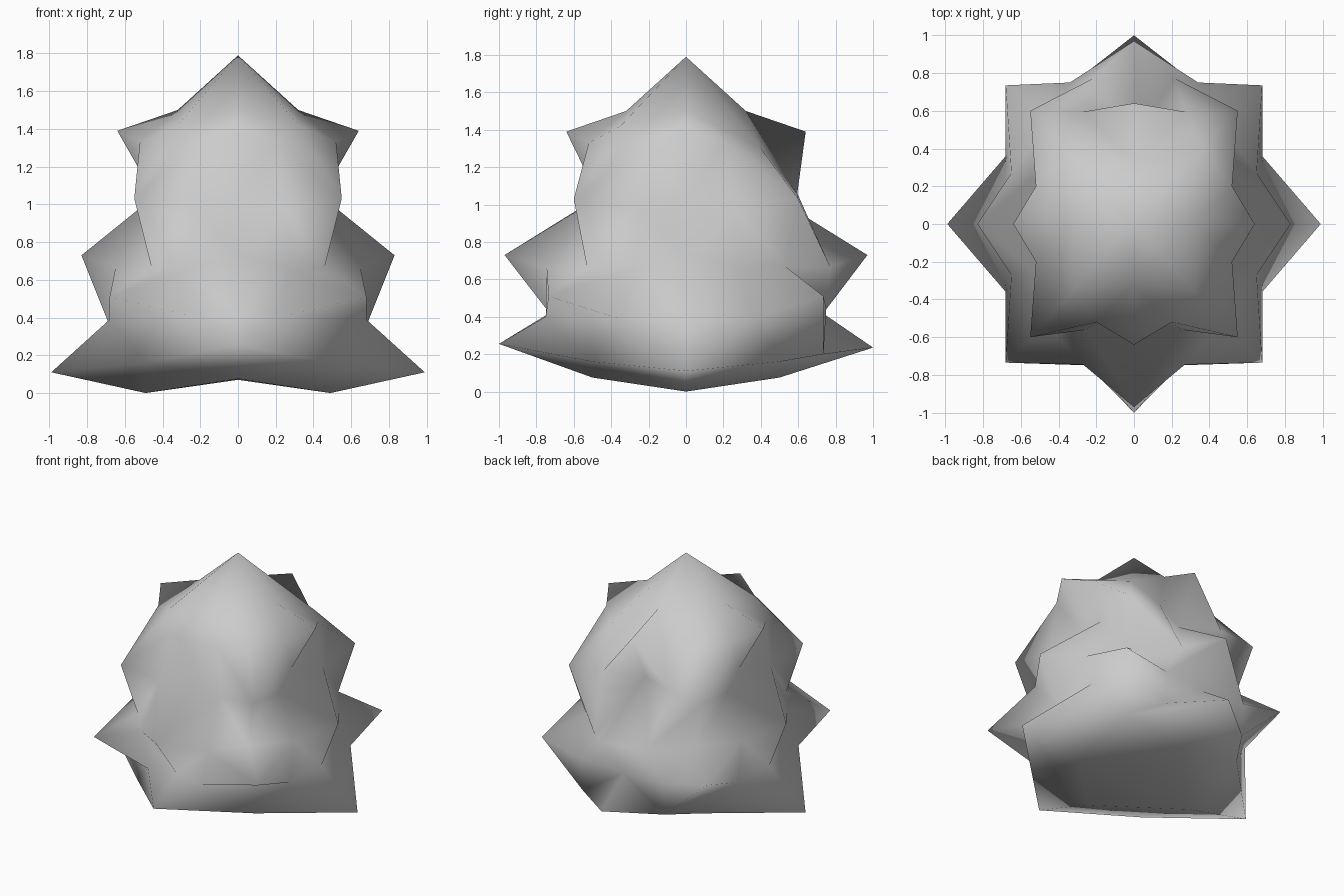
import bpy, bmesh

if "Cube" in bpy.data.objects:
    bpy.data.objects.remove(bpy.data.objects["Cube"])

# Spike tips of one quarter (x and y are mirrored into the other quarters)
TIPS = {
    "top": (0, 0, 1.79),
    "x1": (0.64, 0, 1.39), "y1": (0, 0.64, 1.39), "c1": (0.55, 0.60, 1.03),
    "x2": (0.83, 0, 0.73), "y2": (0, 0.97, 0.73), "c2": (0.68, 0.735, 0.51),
    "x3": (0.99, 0, 0.11), "y3": (0, 1.00, 0.255), "base": (0, 0, 0.07),
}
# Valley points between neighbouring tips
VALLEYS = {
    "top x1": (0.32, 0, 1.50), "top y1": (0, 0.32, 1.50), "top c1": (0.32, 0.35, 1.42),
    "x1 c1": (0.52, 0.20, 1.33), "y1 c1": (0.20, 0.52, 1.33),
    "x1 x2": (0.44, 0, 1.04), "y1 y2": (0, 0.47, 1.04),
    "c1 x2": (0.52, 0.26, 0.98), "c1 y2": (0.25, 0.56, 0.98),
    "c1 c2": (0.46, 0.53, 0.67),
    "x2 c2": (0.65, 0.27, 0.66), "y2 c2": (0.27, 0.745, 0.66),
    "x2 x3": (0.69, 0, 0.38), "y2 y3": (0, 0.73, 0.42),
    "c2 x3": (0.68, 0.36, 0.39), "c2 y3": (0.22, 0.75, 0.40),
    "x3 y3": (0.49, 0.50, 0.16), "x3 base": (0.49, 0, 0.0), "y3 base": (0, 0.50, 0.075),
}
# The valleys at the back sit lower and fuller
BACK = {"top c1": (0.36, 0.40, 1.30), "y1 c1": (0.27, 0.595, 1.06), "c1 y2": (0.22, 0.77, 0.67),
        "y2 c2": (0.34, 0.75, 0.44), "c2 y3": (0.34, 0.735, 0.20), "y3": (0, 1.00, 0.235)}

# Large triangles between tips; each is split in four
TRIANGLES = ["top x1 c1", "top y1 c1", "x1 c1 x2", "y1 c1 y2", "c1 x2 c2", "c1 y2 c2",
             "x2 c2 x3", "y2 c2 y3", "c2 x3 y3", "x3 y3 base"]

bm = bmesh.new()
cache = {}


def vert(name, sx, sy):
    p = {**TIPS, **VALLEYS, **(BACK if sy > 0 else {})}[name]
    co = (p[0] * sx + 0.0, p[1] * sy + 0.0, p[2])
    if co not in cache:
        cache[co] = bm.verts.new(co)
    return cache[co]


def valley(a, b, sx, sy):
    key = a + " " + b if a + " " + b in VALLEYS else b + " " + a
    return vert(key, sx, sy)


for sx in (1, -1):
    for sy in (1, -1):
        for tri in TRIANGLES:
            a, b, c = tri.split()
            va, vb, vc = (vert(n, sx, sy) for n in (a, b, c))
            ab, bc, ca = (valley(p, q, sx, sy) for p, q in ((a, b), (b, c), (c, a)))
            for f in ((va, ab, ca), (vb, bc, ab), (vc, ca, bc), (ab, bc, ca)):
                bm.faces.new(f)

bmesh.ops.recalc_face_normals(bm, faces=bm.faces)
for f in bm.faces:
    f.smooth = True

# Spiky bush body
mesh = bpy.data.meshes.new("spiky_bush")
bm.to_mesh(mesh)
bm.free()
bush = bpy.data.objects.new("spiky_bush", mesh)
bpy.context.collection.objects.link(bush)
